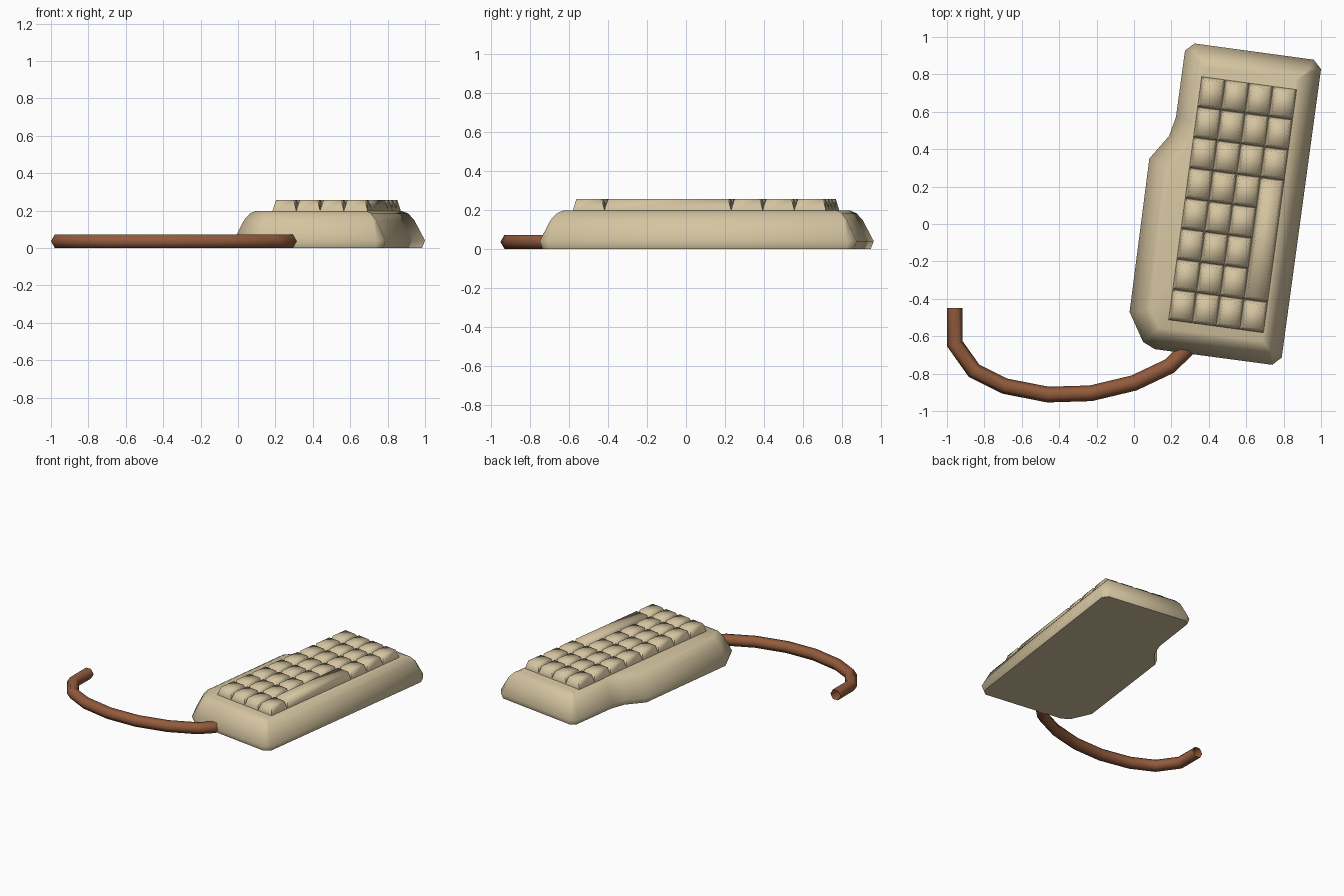
import bpy, bmesh, math
from mathutils import Vector

if "Cube" in bpy.data.objects:
    bpy.data.objects.remove(bpy.data.objects["Cube"])

ANG = math.atan2(0.135, 0.991)
C, S = math.cos(ANG), math.sin(ANG)

def world(u, v, z):
    # keyboard-aligned coordinates to the turned world position
    return (u * C + v * S, -u * S + v * C, z)

def material(name, rgb):
    m = bpy.data.materials.new(name)
    m.diffuse_color = (*rgb, 1)
    m.use_nodes = True
    m.node_tree.nodes["Principled BSDF"].inputs["Base Color"].default_value = m.diffuse_color
    return m

beige = material("beige plastic", (0.66, 0.55, 0.35))
brown = material("brown cable", (0.29, 0.105, 0.045))

def finish(bm, name, mat, angle):
    bmesh.ops.recalc_face_normals(bm, faces=bm.faces)
    me = bpy.data.meshes.new(name)
    bm.to_mesh(me)
    bm.free()
    me.materials.append(mat)
    ob = bpy.data.objects.new(name, me)
    bpy.context.collection.objects.link(ob)
    bpy.ops.object.select_all(action='DESELECT')
    ob.select_set(True)
    bpy.context.view_layer.objects.active = ob
    bpy.ops.object.shade_smooth_by_angle(angle=math.radians(angle))
    return ob

def loft(bm, rings, caps=True):
    vs = [[bm.verts.new(p) for p in r] for r in rings]
    n = len(vs[0])
    for a, b in zip(vs, vs[1:]):
        for i in range(n):
            j = (i + 1) % n
            bm.faces.new((a[i], a[j], b[j], b[i]))
    if caps:
        bm.faces.new(vs[0][::-1])
        bm.faces.new(vs[-1])

# case outline, counter-clockwise: u, v, corner chamfer
OUTLINE = [(0.879, -0.646, 0.045), (0.879, 1.0, 0.045), (0.145, 1.0, 0.045),
           (0.145, 0.596, 0), (0.122, 0.491, 0), (0.034, 0.358, 0),
           (0.040, -0.469, 0), (0.133, -0.618, 0), (0.20, -0.648, 0)]

def ring(d, z):
    # outline inset by d with mitred corners, chamfers shrinking inward
    pts, n = [], len(OUTLINE)
    for i in range(n):
        a, p, b = (Vector(OUTLINE[k % n][:2]) for k in (i - 1, i, i + 1))
        e1, e2 = (p - a).normalized(), (b - p).normalized()
        n1, n2 = Vector((-e1.y, e1.x)), Vector((-e2.y, e2.x))
        q = p + (n1 + n2) * (d / (1 + n1.dot(n2)))
        c = OUTLINE[i][2]
        if c:
            c = max(c - 0.586 * d, 0.006)
            pts += [q - e1 * c, q + e2 * c]
        else:
            pts.append(q)
    return [world(p.x, p.y, z) for p in pts]

bm = bmesh.new()
loft(bm, [ring(0.015, 0), ring(0, 0.04), ring(0.055, 0.15),
          ring(0.085, 0.185), ring(0.115, 0.198)])
finish(bm, "keyboard_case", beige, 50)

# keys: tapered caps, 4 columns by 8 rows, with one long bar
U0, U1, V0, V1 = 0.252, 0.765, -0.483, 0.83
DU, DV = (U1 - U0) / 4, (V1 - V0) / 8

def rect(u0, u1, v0, v1, d, z):
    return [world(u, v, z) for u, v in ((u0 + d, v0 + d), (u1 - d, v0 + d),
                                        (u1 - d, v1 - d), (u0 + d, v1 - d))]

def key(bm, col, row, rows=1):
    r = (U0 + col * DU, U0 + (col + 1) * DU, V0 + row * DV, V0 + (row + rows) * DV)
    loft(bm, [rect(*r, 0, 0.19), rect(*r, 0.001, 0.203), rect(*r, 0.017, 0.258)])

bm = bmesh.new()
for col in range(4):
    for row in range(8):
        if col == 3 and 1 <= row <= 4:
            continue
        key(bm, col, row)
finish(bm, "keys", beige, 85)
bm = bmesh.new()
key(bm, 3, 1, 4)
finish(bm, "space_bar", beige, 85)

# cable: open six-sided tube swept along a flat path
PATH = [Vector(p) for p in [(-0.958, -0.45), (-0.958, -0.64), (-0.855, -0.785),
        (-0.69, -0.867), (-0.46, -0.912), (-0.23, -0.905), (0, -0.85),
        (0.19, -0.76), (0.272, -0.68), (0.28, -0.5)]]
R = 0.042
rings = []
for i, p in enumerate(PATH):
    t1 = (p - PATH[i - 1]).normalized() if i else (PATH[1] - p).normalized()
    t2 = (PATH[i + 1] - p).normalized() if i < len(PATH) - 1 else t1
    n1, n2 = Vector((-t1.y, t1.x)), Vector((-t2.y, t2.x))
    side = (n1 + n2) / (1 + n1.dot(n2))
    rings.append([(p.x + side.x * R * math.cos(a), p.y + side.y * R * math.cos(a),
                   0.0365 + R * math.sin(a)) for a in (k * math.pi / 3 for k in range(6))])
bm = bmesh.new()
loft(bm, rings, caps=False)
finish(bm, "cable", brown, 65)
